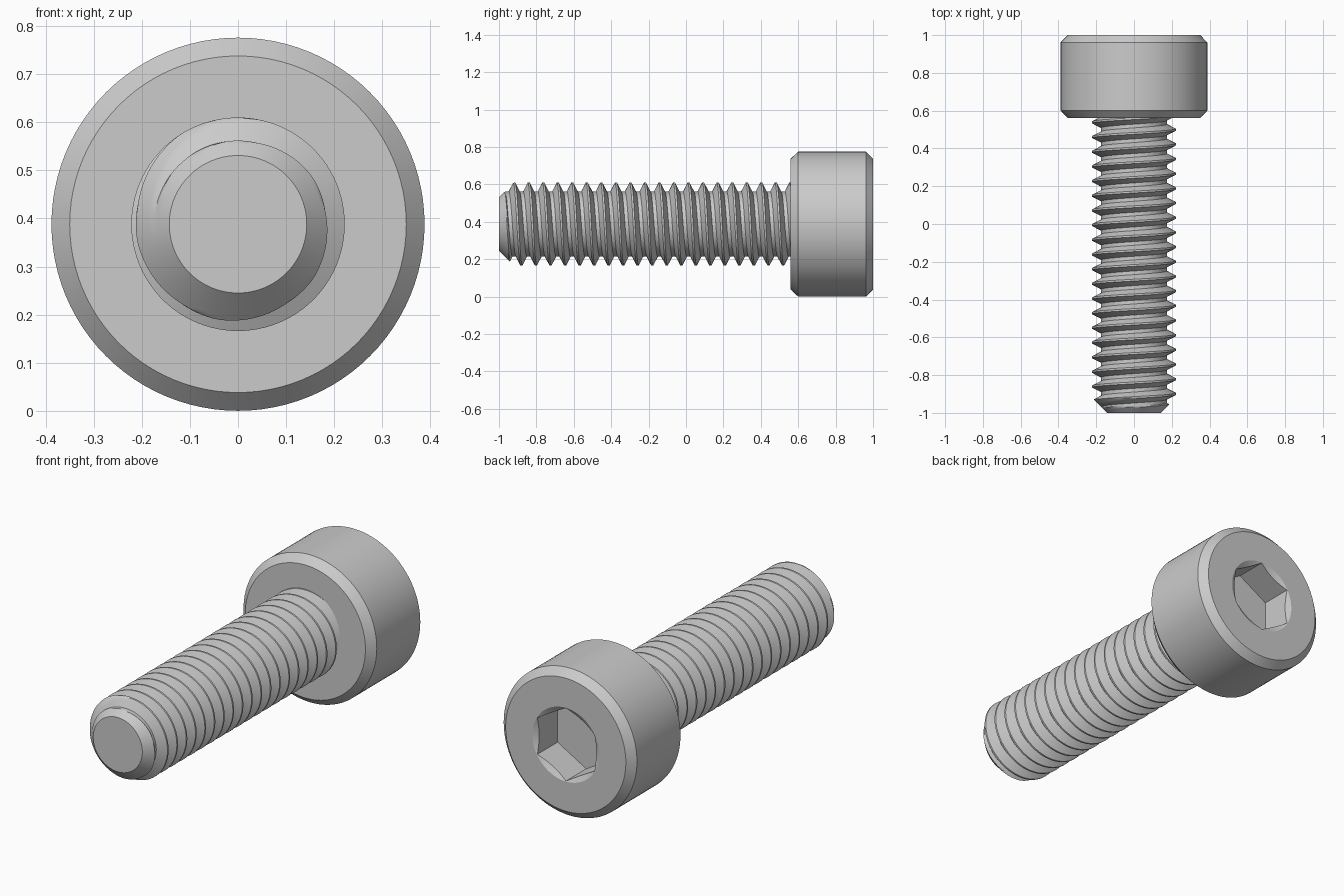
import bpy, bmesh, math
from mathutils import Matrix

cube = bpy.data.objects.get("Cube")
if cube:
    bpy.data.objects.remove(cube, do_unlink=True)

AXIS_Z = 0.388
PITCH = 0.0777
MAJOR, MINOR = 0.222, 0.174
TIP, TIP_RADIUS = -1.0, 0.143
SHANK_END = 0.6
SEGMENTS = 96


def make_object(name, bm):
    bmesh.ops.recalc_face_normals(bm, faces=bm.faces)
    mesh = bpy.data.meshes.new(name)
    bm.to_mesh(mesh)
    bm.free()
    obj = bpy.data.objects.new(name, mesh)
    bpy.context.collection.objects.link(obj)
    return obj


def activate(obj):
    bpy.ops.object.select_all(action='DESELECT')
    obj.select_set(True)
    bpy.context.view_layer.objects.active = obj


def lathe(name, profile, sides):
    """Turn (radius, y) points about the screw axis, first corner pointing up."""
    bm = bmesh.new()
    rings = []
    for r, y in profile:
        angles = [math.tau * i / sides for i in range(sides)]
        rings.append([bm.verts.new((r * math.sin(a), y, AXIS_Z + r * math.cos(a)))
                      for a in angles])
    for a, b in zip(rings, rings[1:]):
        for i in range(sides):
            j = (i + 1) % sides
            bm.faces.new((a[i], a[j], b[j], b[i]))
    bm.faces.new(rings[0])
    bm.faces.new(rings[-1])
    return make_object(name, bm)


def cut(target, cutter):
    mod = target.modifiers.new("cut", 'BOOLEAN')
    mod.operation = 'DIFFERENCE'
    mod.solver = 'EXACT'
    mod.object = cutter
    cutter.hide_render = True
    activate(target)
    bpy.ops.object.modifier_apply(modifier=mod.name)
    bpy.data.objects.remove(cutter, do_unlink=True)


def smooth(obj):
    activate(obj)
    bpy.ops.object.shade_smooth_by_angle(angle=math.radians(25))


# Chamfered cylinder head
head = lathe("head", [(0.35, 0.56), (0.388, 0.6), (0.388, 0.962), (0.35, 1.0)], SEGMENTS)

# Hexagonal socket with a conical lead-in
cut(head, lathe("socket_cutter", [(0.192, 0.83), (0.192, 1.1)], 6))
cut(head, lathe("lead_in_cutter", [(0.159, 0.98), (0.229, 1.02)], SEGMENTS))
smooth(head)


# Thread section over one pitch: crest flat, flank, root flat, flank
def thread_section():
    corners = [(-1 / 16, MAJOR), (1 / 16, MAJOR), (3 / 8, MINOR),
               (5 / 8, MINOR), (15 / 16, MAJOR)]
    points = []
    for (t0, r0), (t1, r1) in zip(corners, corners[1:]):
        steps = 2 if r0 == r1 else 5
        points += [(t0 + (t1 - t0) * k / steps, r0 + (r1 - r0) * k / steps)
                   for k in range(steps)]
    return points


# Threaded shank: right-hand helix, chamfered at the tip
def threaded_shank():
    bm = bmesh.new()
    section = thread_section()
    turns = int((SHANK_END - TIP) / PITCH) + 5
    first_crest = -0.841 - 5 * PITCH
    columns = []
    for i in range(SEGMENTS + 1):
        turn = i / SEGMENTS
        a = math.tau * turn
        column = []
        for n in range(turns):
            for t, r in section:
                y = first_crest + PITCH * (n + t + turn)
                y = min(max(y, TIP), SHANK_END)
                r = MINOR if y == SHANK_END else min(r, TIP_RADIUS + y - TIP)
                column.append(bm.verts.new(
                    (r * math.sin(a), y, AXIS_Z + r * math.cos(a))))
        columns.append(column)
    for a, b in zip(columns, columns[1:]):
        for k in range(len(a) - 1):
            bm.faces.new((a[k], a[k + 1], b[k + 1], b[k]))
    bmesh.ops.remove_doubles(bm, verts=bm.verts, dist=0.0002)
    bmesh.ops.holes_fill(bm, edges=[e for e in bm.edges if e.is_boundary], sides=0)
    return make_object("threaded_shank", bm)


smooth(threaded_shank())
